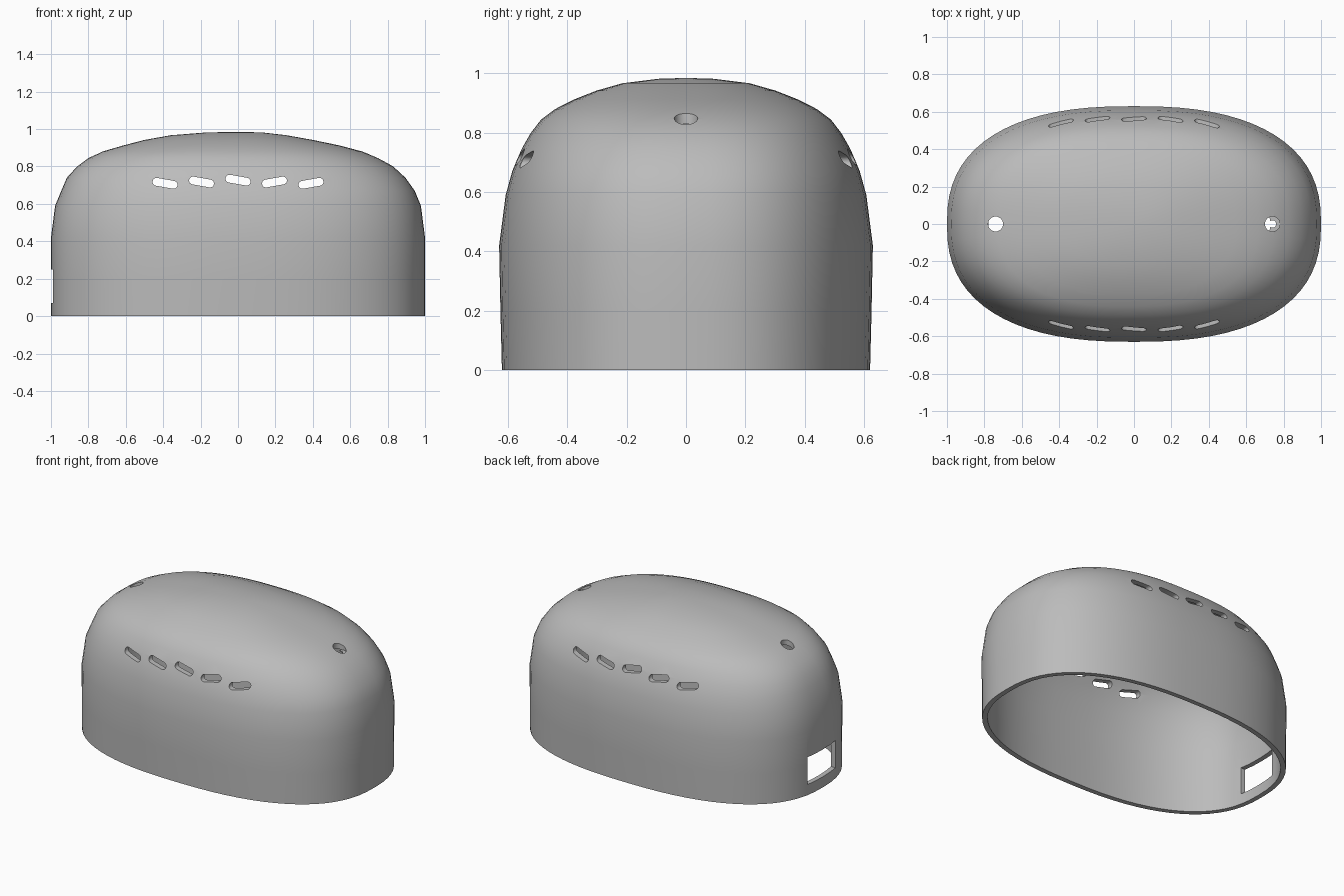
import bpy
import bmesh
from math import cos, sin, pi, radians, copysign
from mathutils import Matrix, Vector

if "Cube" in bpy.data.objects:
    bpy.data.objects.remove(bpy.data.objects["Cube"], do_unlink=True)

HALF_X, HALF_Y, POWER, SEGMENTS, WALL = 1.0, 0.63, 2.45, 72, 0.032

grey = bpy.data.materials.new("plain grey")
grey.use_nodes = True
colour = (0.5, 0.5, 0.5, 1)
grey.diffuse_color = colour
grey.node_tree.nodes["Principled BSDF"].inputs["Base Color"].default_value = colour


def make_object(name, bm):
    bmesh.ops.recalc_face_normals(bm, faces=bm.faces)
    mesh = bpy.data.meshes.new(name)
    bm.to_mesh(mesh)
    bm.free()
    mesh.materials.append(grey)
    obj = bpy.data.objects.new(name, mesh)
    bpy.context.collection.objects.link(obj)
    return obj


def oval_point(angle, sx, sy, shift, z):
    c, s = cos(angle), sin(angle)
    x = copysign(abs(c) ** (2 / POWER), c) * HALF_X * sx
    y = copysign(abs(s) ** (2 / POWER), s) * HALF_Y * sy
    return Vector((x + shift, y, z))


def prism(bm, outline, depth, matrix):
    """Closed prism from a 2D outline, extruded both ways along local z."""
    low, high = [[bm.verts.new(matrix @ Vector((x, y, z))) for x, y in outline]
                 for z in (-depth / 2, depth / 2)]
    n = len(outline)
    bm.faces.new(low[::-1])
    bm.faces.new(high)
    for i in range(n):
        j = (i + 1) % n
        bm.faces.new((low[i], low[j], high[j], high[i]))


def circle(radius, count=24):
    return [(radius * cos(2 * pi * i / count), radius * sin(2 * pi * i / count))
            for i in range(count)]


def slot_outline(length, radius, count=8):
    straight = length / 2 - radius
    ends = [(straight, -pi / 2), (-straight, pi / 2)]
    return [(x + radius * cos(a + pi * i / count), radius * sin(a + pi * i / count))
            for x, a in ends for i in range(count + 1)]


# Domed shell: height, x scale, y scale, x shift of each oval ring
rings = [(0, 1, 0.985, 0), (0.2, 1, 0.993, 0), (0.42, 1, 1, 0),
         (0.59, 0.978, 0.965, 0), (0.67, 0.945, 0.93, 0), (0.74, 0.905, 0.885, -0.01),
         (0.8, 0.845, 0.83, -0.015), (0.845, 0.775, 0.775, -0.025),
         (0.88, 0.695, 0.7, -0.03), (0.912, 0.58, 0.6, -0.035),
         (0.942, 0.45, 0.48, -0.05), (0.967, 0.31, 0.34, -0.05),
         (0.982, 0.15, 0.15, -0.02)]
bm = bmesh.new()
loops = [[bm.verts.new(oval_point(2 * pi * i / SEGMENTS, sx, sy, shift, z))
          for i in range(SEGMENTS)] for z, sx, sy, shift in rings]
for low, high in zip(loops, loops[1:]):
    for i in range(SEGMENTS):
        j = (i + 1) % SEGMENTS
        bm.faces.new((low[i], low[j], high[j], high[i]))
crown = bm.verts.new((0, 0, 0.985))
for i in range(SEGMENTS):
    bm.faces.new((loops[-1][i], loops[-1][(i + 1) % SEGMENTS], crown))
shell = make_object("cover_shell", bm)
solid = shell.modifiers.new("wall", "SOLIDIFY")
solid.thickness = WALL
solid.offset = -1

# Vent slots, cut straight through front and back
bm = bmesh.new()
for x, z, tilt in [(-0.39, 0.71, -10), (-0.195, 0.717, -10), (0, 0.727, -10),
                   (0.195, 0.717, 10), (0.39, 0.71, 10)]:
    place = (Matrix.Translation((x, 0, z)) @ Matrix.Rotation(pi / 2, 4, "X")
             @ Matrix.Rotation(radians(tilt), 4, "Z"))
    prism(bm, slot_outline(0.135, 0.021), 2, place)
# Rectangular port in the right end
prism(bm, [(-0.15, -0.145), (0.15, -0.145), (0.15, 0.145), (-0.15, 0.145)], 0.18,
      Matrix.Translation((-1, 0, 0.16)))
# Screw holes
for x in (-0.74, 0.74):
    prism(bm, circle(0.02), 0.6, Matrix.Translation((x, 0, 0.85)))
cutters = [make_object("opening_cutter", bm)]
# Wider recesses for the screw heads
bm = bmesh.new()
for x in (-0.74, 0.74):
    prism(bm, circle(0.04), 0.2, Matrix.Translation((x, 0, 0.92)))
cutters.append(make_object("recess_cutter", bm))

for cutter in cutters:
    cutter.hide_render = True
    cut = shell.modifiers.new(cutter.name, "BOOLEAN")
    cut.operation = "DIFFERENCE"
    cut.solver = "EXACT"
    cut.object = cutter

bpy.context.view_layer.objects.active = shell
shell.select_set(True)
for modifier in list(shell.modifiers):
    bpy.ops.object.modifier_apply(modifier=modifier.name)
for cutter in cutters:
    bpy.data.objects.remove(cutter, do_unlink=True)
bpy.ops.object.shade_smooth_by_angle(angle=radians(30))
